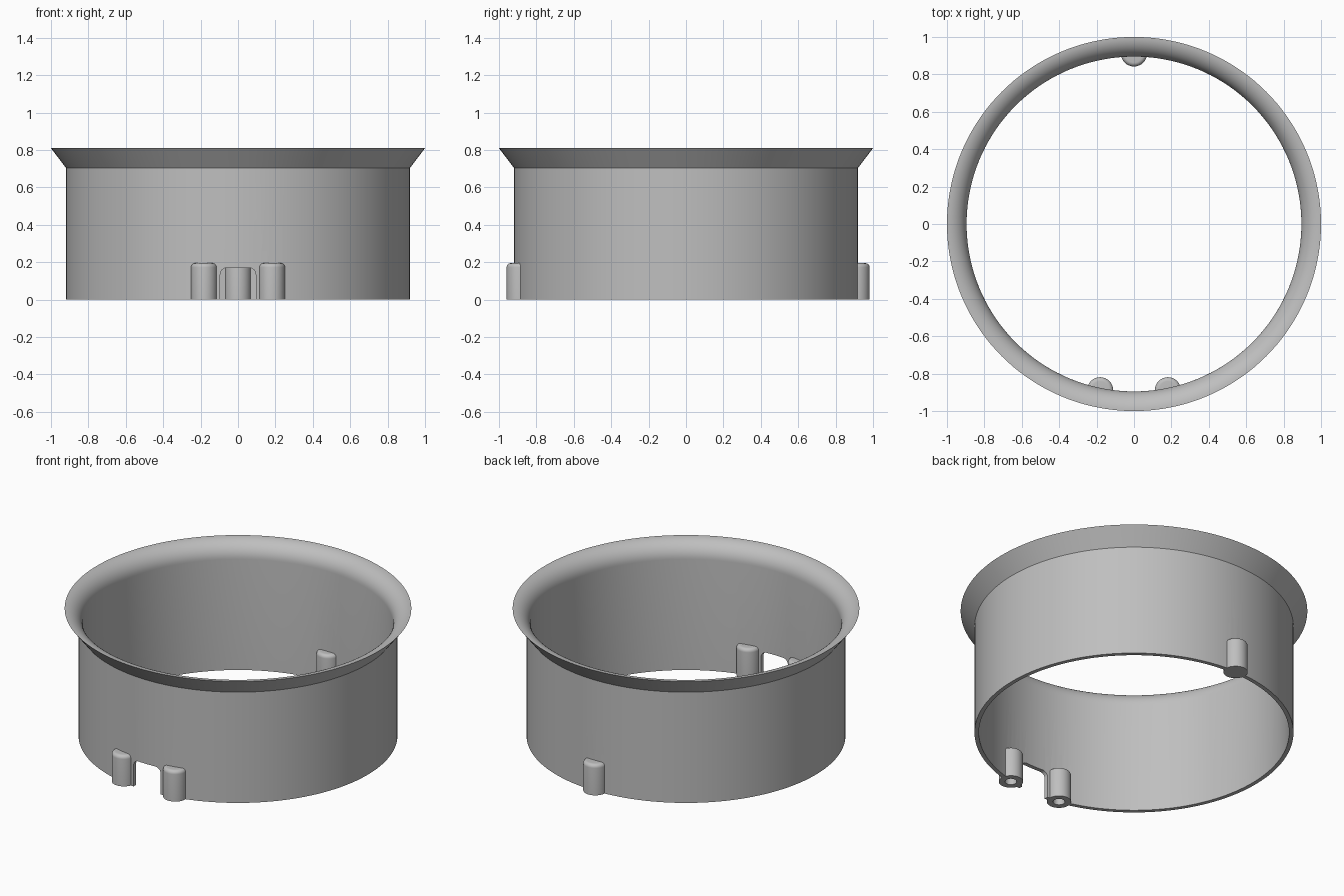
import bpy
import bmesh
from math import sin, cos, pi, radians

cube = bpy.data.objects.get("Cube")
if cube:
    bpy.data.objects.remove(cube, do_unlink=True)

grey = bpy.data.materials.new("satin_grey")
grey.use_nodes = True
grey.diffuse_color = (0.52, 0.52, 0.52, 1)
grey.node_tree.nodes["Principled BSDF"].inputs["Base Color"].default_value = grey.diffuse_color


def add_object(name, bm):
    bmesh.ops.remove_doubles(bm, verts=bm.verts, dist=1e-5)
    bmesh.ops.recalc_face_normals(bm, faces=bm.faces)
    mesh = bpy.data.meshes.new(name)
    bm.to_mesh(mesh)
    bm.free()
    mesh.materials.append(grey)
    obj = bpy.data.objects.new(name, mesh)
    bpy.context.collection.objects.link(obj)
    return obj


def lathe(name, profile, steps, closed=False, at=(0, 0)):
    """Spin an (r, z) profile around a vertical axis."""
    bm = bmesh.new()
    verts = [bm.verts.new((r, 0, z)) for r, z in profile]
    pairs = list(zip(verts, verts[1:]))
    if closed:
        pairs.append((verts[-1], verts[0]))
    edges = [bm.edges.new(p) for p in pairs]
    bmesh.ops.spin(bm, geom=verts + edges, cent=(0, 0, 0), axis=(0, 0, 1),
                   angle=2 * pi, steps=steps)
    bmesh.ops.translate(bm, verts=bm.verts, vec=(at[0], at[1], 0))
    return add_object(name, bm)


def combine(target, tool, operation):
    """Apply a boolean and discard the tool object."""
    mod = target.modifiers.new(operation.lower(), 'BOOLEAN')
    mod.operation, mod.solver, mod.object = operation, 'EXACT', tool
    bpy.context.view_layer.objects.active = target
    bpy.ops.object.modifier_apply(modifier=mod.name)
    bpy.data.objects.remove(tool, do_unlink=True)


# Thin ring with a straight outer flare and a rounded inner bell mouth
INNER, OUTER, NECK, TOP = 0.895, 0.92, 0.705, 0.81
bell = [(1 - (1 - INNER) * cos(t), NECK + (TOP - NECK) * sin(t))
        for t in (i * pi / 24 for i in range(13))]
ring = lathe("flared_ring", [(OUTER, 0), (INNER, 0)] + bell + [(OUTER, NECK)], 144, closed=True)

# Screw bosses with rounded tops, set into the wall
BOSS_R, BOSS_H, ROUND = 0.07, 0.195, 0.022
shoulder = [(BOSS_R - ROUND + ROUND * cos(t), BOSS_H - ROUND + ROUND * sin(t))
            for t in (i * pi / 12 for i in range(7))]
places = [(-0.181, -0.889), (0.181, -0.889), (0, 0.912)]
for at in places:
    boss = lathe("boss", [(0, 0), (BOSS_R, 0)] + shoulder + [(0, BOSS_H)], 32, at=at)
    combine(ring, boss, 'UNION')

# Blind screw holes in the undersides
for at in places:
    hole = lathe("hole", [(0, -0.05), (0.034, -0.05), (0.034, 0.15), (0, 0.15)], 24, at=at)
    combine(ring, hole, 'DIFFERENCE')

# Round-cornered notch between the two front bosses
HALF, HEIGHT, CORNER = 0.095, 0.17, 0.035
arc = [(HALF - CORNER + CORNER * cos(t), HEIGHT - CORNER + CORNER * sin(t))
       for t in (i * pi / 12 for i in range(7))]
right = [(HALF, -0.05)] + arc
outline = right + [(-x, z) for x, z in reversed(right)]
bm = bmesh.new()
face = bm.faces.new([bm.verts.new((x, -1.1, z)) for x, z in outline])
wall = bmesh.ops.extrude_face_region(bm, geom=[face])["geom"]
bmesh.ops.translate(bm, verts=[v for v in wall if isinstance(v, bmesh.types.BMVert)],
                    vec=(0, 0.4, 0))
combine(ring, add_object("notch", bm), 'DIFFERENCE')

# Smooth curved walls, crisp rims
bpy.ops.object.select_all(action='DESELECT')
ring.select_set(True)
bpy.context.view_layer.objects.active = ring
bpy.ops.object.shade_smooth_by_angle(angle=radians(30))
